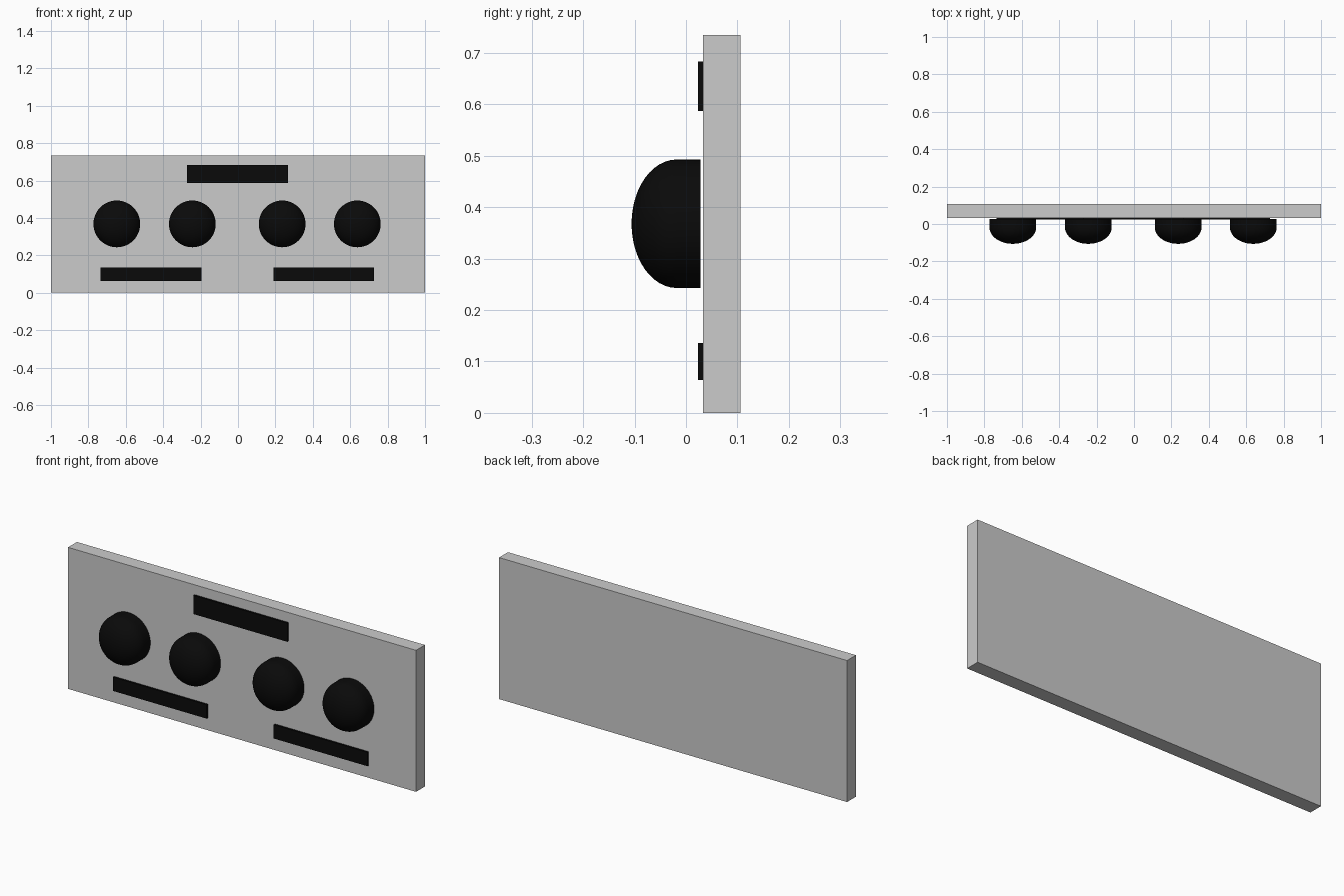
import bpy, bmesh, math
from mathutils import Vector, Matrix

if "Cube" in bpy.data.objects:
    bpy.data.objects.remove(bpy.data.objects["Cube"])

black = bpy.data.materials.new("black")
black.diffuse_color = (0.003, 0.003, 0.003, 1)
black.use_nodes = True
black.node_tree.nodes["Principled BSDF"].inputs["Base Color"].default_value = black.diffuse_color


def box(name, lo, hi, mat=None):
    lo, hi = Vector(lo), Vector(hi)
    bpy.ops.mesh.primitive_cube_add(size=1, location=(lo + hi) / 2)
    ob = bpy.context.object
    ob.name = name
    ob.scale = hi - lo
    bpy.ops.object.transform_apply(location=False, rotation=False, scale=True)
    if mat:
        ob.data.materials.append(mat)
    return ob


def dome(name, x, z, r, back, rim, front, segs=48, rings=12):
    """Short cylinder with an elliptical cap, turned about the y axis."""
    prof = [(0, back), (r, back)]
    for i in range(rings + 1):
        a = math.pi / 2 * i / rings
        prof.append((r * math.cos(a) if i < rings else 0, rim + (front - rim) * math.sin(a)))
    bm = bmesh.new()
    vs = [bm.verts.new((p, y, 0)) for p, y in prof]
    es = [bm.edges.new(e) for e in zip(vs, vs[1:])]
    bmesh.ops.spin(bm, geom=vs + es, cent=(0, 0, 0), axis=(0, 1, 0),
                   angle=2 * math.pi, steps=segs)
    bmesh.ops.remove_doubles(bm, verts=bm.verts, dist=1e-5)
    bmesh.ops.recalc_face_normals(bm, faces=bm.faces)
    me = bpy.data.meshes.new(name)
    bm.to_mesh(me)
    bm.free()
    me.materials.append(black)
    ob = bpy.data.objects.new(name, me)
    ob.location = (x, 0, z)
    bpy.context.collection.objects.link(ob)
    bpy.ops.object.select_all(action='DESELECT')
    ob.select_set(True)
    bpy.context.view_layer.objects.active = ob
    bpy.ops.object.shade_smooth_by_angle(angle=math.radians(40))


# Back panel
box("panel", (-1, 0.033, 0), (1, 0.106, 0.735))

# Raised label strips
for name, x0, x1, z0, z1 in [("top_strip", -0.272, 0.267, 0.587, 0.684),
                             ("lower_strip_left", -0.735, -0.196, 0.064, 0.136),
                             ("lower_strip_right", 0.189, 0.728, 0.064, 0.136)]:
    box(name, (x0, 0.023, z0), (x1, 0.033, z1), black)

# Row of four domed knobs
for i, x in enumerate((-0.648, -0.244, 0.236, 0.638)):
    dome(f"knob_{i + 1}", x, 0.368, 0.125, 0.028, -0.018, -0.106)
